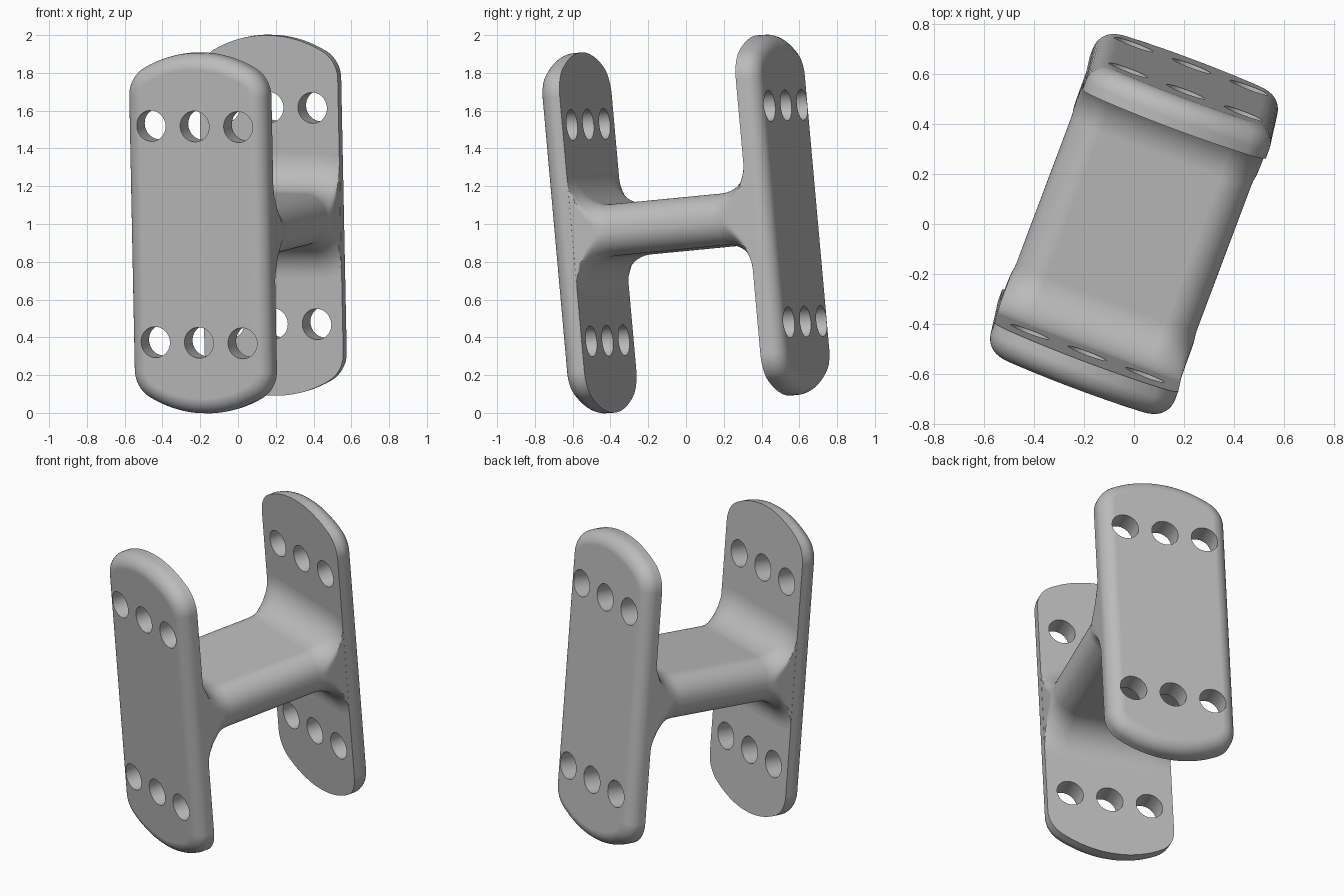
import bpy, bmesh
from math import sin, cos, pi, atan2, sqrt
from mathutils import Matrix, Vector

cube = bpy.data.objects.get("Cube")
if cube:
    bpy.data.objects.remove(cube, do_unlink=True)

# Tilted frame: x across the plates, y along the beam, z up the plates
up = Vector((-0.02, -0.089, 0.996)).normalized()
across = Vector((0.936, -0.352, 0))
across = (across - up * across.dot(up)).normalized()
along = up.cross(across)
FRAME = Matrix.Translation((0, 0, 1)) @ Matrix((across, along, up)).transposed().to_4x4()

HALF_W, HALF_H = 0.392, 0.958        # plate
END_R, CORNER_R = 0.62, 0.17
INNER, OUTER, EDGE_R = 0.5, 0.623, 0.085
BEAM_W, BEAM_H, BEAM_R, FILLET = 0.385, 0.137, 0.13, 0.19

grey = bpy.data.materials.new("plain_grey")
grey.use_nodes = True
COLOUR = (0.5, 0.5, 0.5, 1)
grey.diffuse_color = COLOUR
grey.node_tree.nodes["Principled BSDF"].inputs["Base Color"].default_value = COLOUR


def loft(name, rings):
    """Skin a list of closed rings and cap both ends."""
    bm = bmesh.new()
    loops = [[bm.verts.new(p) for p in ring] for ring in rings]
    n = len(loops[0])
    for a, b in zip(loops, loops[1:]):
        for i in range(n):
            j = (i + 1) % n
            bm.faces.new((a[i], a[j], b[j], b[i]))
    bm.faces.new(loops[0])
    bm.faces.new(loops[-1])
    bmesh.ops.recalc_face_normals(bm, faces=bm.faces)
    mesh = bpy.data.meshes.new(name)
    bm.to_mesh(mesh)
    bm.free()
    mesh.materials.append(grey)
    obj = bpy.data.objects.new(name, mesh)
    bpy.context.collection.objects.link(obj)
    return obj


def four_way(quadrant):
    """Mirror a quarter outline, listed from the side to the top, into a loop."""
    half = quadrant + [(-x, z) for x, z in reversed(quadrant)]
    return half + [(-x, -z) for x, z in half]


def plate_outline(inset):
    """Strip with bowed ends and rounded corners."""
    cx = HALF_W - CORNER_R
    base = HALF_H - END_R
    cz = base + sqrt((END_R - CORNER_R) ** 2 - cx ** 2)
    turn = atan2(cz - base, cx)
    r, big = CORNER_R - inset, END_R - inset
    pts = [(cx + r * cos(turn * i / 12), cz + r * sin(turn * i / 12)) for i in range(12)]
    for i in range(10):
        a = turn + (pi / 2 - turn) * i / 10
        pts.append((big * cos(a), base + big * sin(a)))
    return four_way(pts)


def beam_outline(grow):
    """Rounded bar section, swollen by the fillet but kept within the plate."""
    r = BEAM_R + grow
    cx, cz = BEAM_W - BEAM_R, BEAM_H - BEAM_R
    pts = []
    for i in range(17):
        a = pi / 2 * i / 16
        pts.append((min(cx + r * cos(a), HALF_W - 0.001), cz + r * sin(a)))
    return four_way(pts)


def at(y, outline):
    return [(x, y, z) for x, z in outline]


def finish(obj, matrix):
    obj.matrix_world = matrix
    bpy.ops.object.select_all(action='DESELECT')
    obj.select_set(True)
    bpy.context.view_layer.objects.active = obj
    bpy.ops.object.shade_smooth_by_angle(angle=0.6)
    normals = obj.modifiers.new("even_shading", 'WEIGHTED_NORMAL')
    normals.keep_sharp = True


def make_plate(name, matrix):
    # Sharp inner rim, rounded outer rim
    rings = [at(INNER, plate_outline(0))]
    for i in range(11):
        a = pi / 2 * i / 10
        rings.append(at(OUTER - EDGE_R * (1 - sin(a)), plate_outline(EDGE_R * (1 - cos(a)))))
    plate = loft(name, rings)
    # Two rows of three bolt holes
    bm = bmesh.new()
    for x in (-0.246, 0, 0.246):
        for z in (-0.575, 0.575):
            place = Matrix.Translation((x, OUTER, z)) @ Matrix.Rotation(pi / 2, 4, 'X')
            bmesh.ops.create_cone(bm, cap_ends=True, segments=40, radius1=0.082,
                                  radius2=0.082, depth=0.6, matrix=place)
    mesh = bpy.data.meshes.new("hole_cutter")
    bm.to_mesh(mesh)
    bm.free()
    mesh.materials.append(grey)
    cutter = bpy.data.objects.new("hole_cutter", mesh)
    cutter.hide_render = True
    bpy.context.collection.objects.link(cutter)
    cut = plate.modifiers.new("holes", 'BOOLEAN')
    cut.operation, cut.solver, cut.object = 'DIFFERENCE', 'EXACT', cutter
    bpy.context.view_layer.objects.active = plate
    bpy.ops.object.modifier_apply(modifier=cut.name)
    bpy.data.objects.remove(cutter, do_unlink=True)
    finish(plate, matrix)


make_plate("back_plate", FRAME)
make_plate("front_plate", FRAME @ Matrix.Rotation(pi, 4, 'Z'))

# Beam with a quarter-round fillet running into each plate
half = [(INNER + 0.01, FILLET)]
for i in range(15):
    a = pi / 2 * i / 14
    half.append((INNER - FILLET * (1 - cos(a)), FILLET * (1 - sin(a))))
stations = [(-y, g) for y, g in half] + half[::-1]
finish(loft("cross_beam", [at(y, beam_outline(g)) for y, g in stations]), FRAME)
